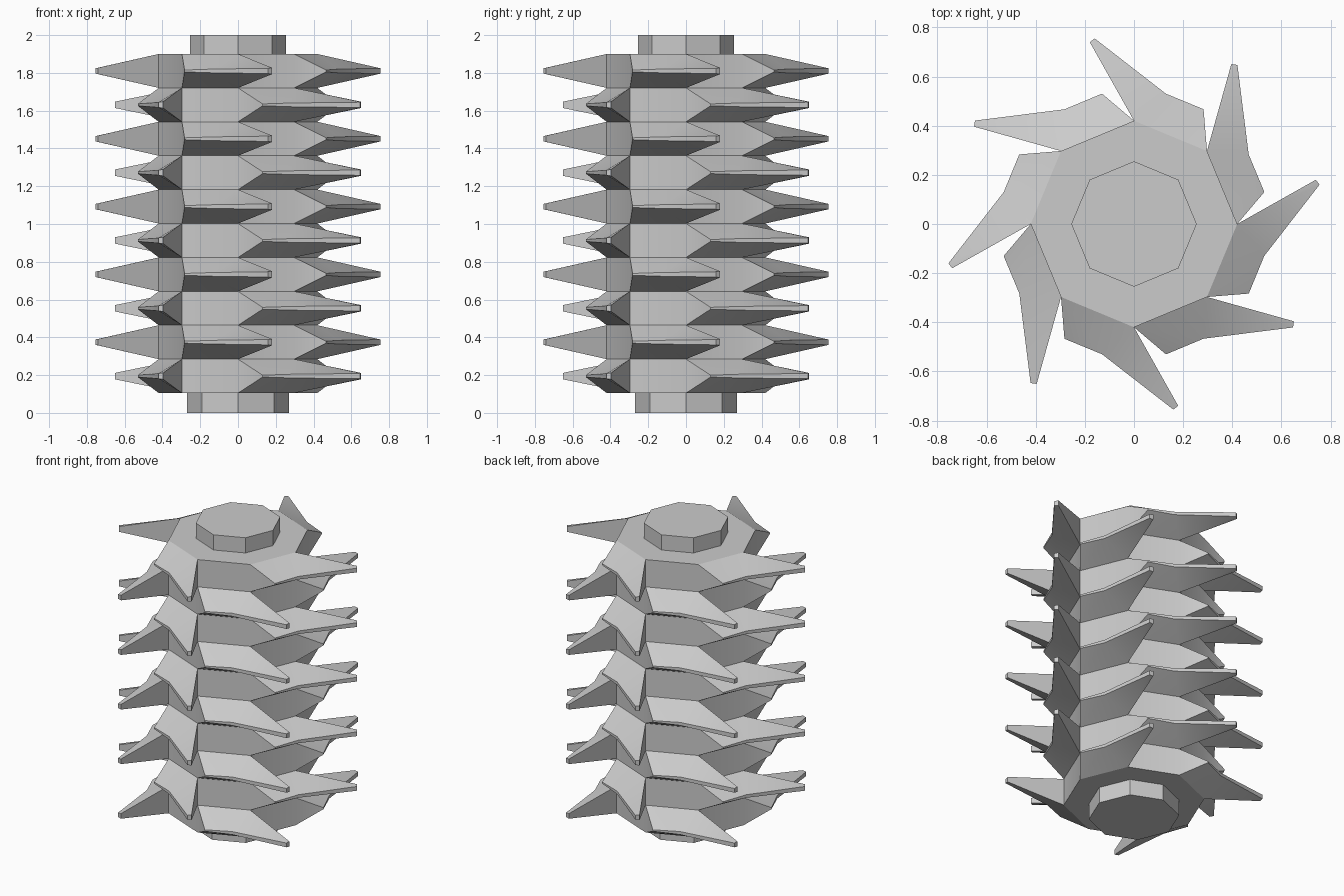
import bpy, bmesh, math
from mathutils import Vector, Matrix

cube = bpy.data.objects.get("Cube")
if cube:
    bpy.data.objects.remove(cube, do_unlink=True)

# Single plain metal colour
steel = bpy.data.materials.new("grey steel")
steel.use_nodes = True
steel.diffuse_color = (0.6, 0.6, 0.6, 1)
steel.node_tree.nodes["Principled BSDF"].inputs["Base Color"].default_value = (0.6, 0.6, 0.6, 1)

SIDES = 8
LAYERS = 10
STEP = math.tau / SIDES
RADIUS = 0.42
BOTTOM, TOP = 0.105, 1.90
HEIGHT = (TOP - BOTTOM) / LAYERS

# Outer outline of one blade: x, y, half thickness
BLADE = [(0.467, -0.283, 0.005), (0.53, -0.13, 0.01),
         (0.755, 0.16, 0.014), (0.74, 0.18, 0.017)]


def finish(name, bm):
    mesh = bpy.data.meshes.new(name)
    bm.to_mesh(mesh)
    bm.free()
    mesh.materials.append(steel)
    obj = bpy.data.objects.new(name, mesh)
    bpy.context.collection.objects.link(obj)
    return obj


def add_blade(bm, side, mid, low0, low1, high0, high1):
    """Curved tooth growing from one side of the drum, tapering to a thin edge."""
    turn = Matrix.Rotation(STEP * (side + 1), 3, 'Z')
    lows, highs = [], []
    for x, y, half in BLADE:
        lows.append(bm.verts.new(turn @ Vector((x, y, mid - half))))
        highs.append(bm.verts.new(turn @ Vector((x, y, mid + half))))
    for root0, root1, (heel, knee, tip, hook) in ((low0, low1, lows), (high0, high1, highs)):
        bm.faces.new((root0, heel, knee))
        bm.faces.new((root0, knee, root1))
        bm.faces.new((root1, knee, tip))
        bm.faces.new((root1, tip, hook))
    low_edge = [low0] + lows + [low1]
    high_edge = [high0] + highs + [high1]
    for k in range(len(low_edge) - 1):
        bm.faces.new((low_edge[k], low_edge[k + 1], high_edge[k + 1], high_edge[k]))


# Drum with blades on alternate sides, staggered from layer to layer
bm = bmesh.new()
rings = []
for level in range(LAYERS + 1):
    z = BOTTOM + HEIGHT * level
    rings.append([bm.verts.new((RADIUS * math.cos(STEP * i), RADIUS * math.sin(STEP * i), z))
                  for i in range(SIDES)])
for level in range(LAYERS):
    low, high = rings[level], rings[level + 1]
    for i in range(SIDES):
        j = (i + 1) % SIDES
        if i % 2 == level % 2:
            add_blade(bm, i, BOTTOM + HEIGHT * (level + 0.5), low[i], low[j], high[i], high[j])
        else:
            bm.faces.new((low[i], low[j], high[j], high[i]))
ends = [bm.faces.new(rings[0]), bm.faces.new(rings[-1])]
bmesh.ops.recalc_face_normals(bm, faces=bm.faces)

# Soft shading on shallow folds only, with flat end faces
for face in bm.faces:
    face.smooth = True
for edge in bm.edges:
    edge.smooth = edge.calc_face_angle(0) < math.radians(30)
for face in ends:
    for edge in face.edges:
        edge.smooth = False
finish("bladed_drum", bm)


# Octagonal shaft stubs at both ends
def stub(name, radius, z0, z1):
    bm = bmesh.new()
    bmesh.ops.create_cone(bm, cap_ends=True, segments=SIDES, radius1=radius, radius2=radius,
                          depth=z1 - z0, matrix=Matrix.Translation((0, 0, (z0 + z1) / 2)))
    finish(name, bm)


stub("lower_shaft", 0.27, 0, BOTTOM)
stub("upper_shaft", 0.255, TOP, 2)
